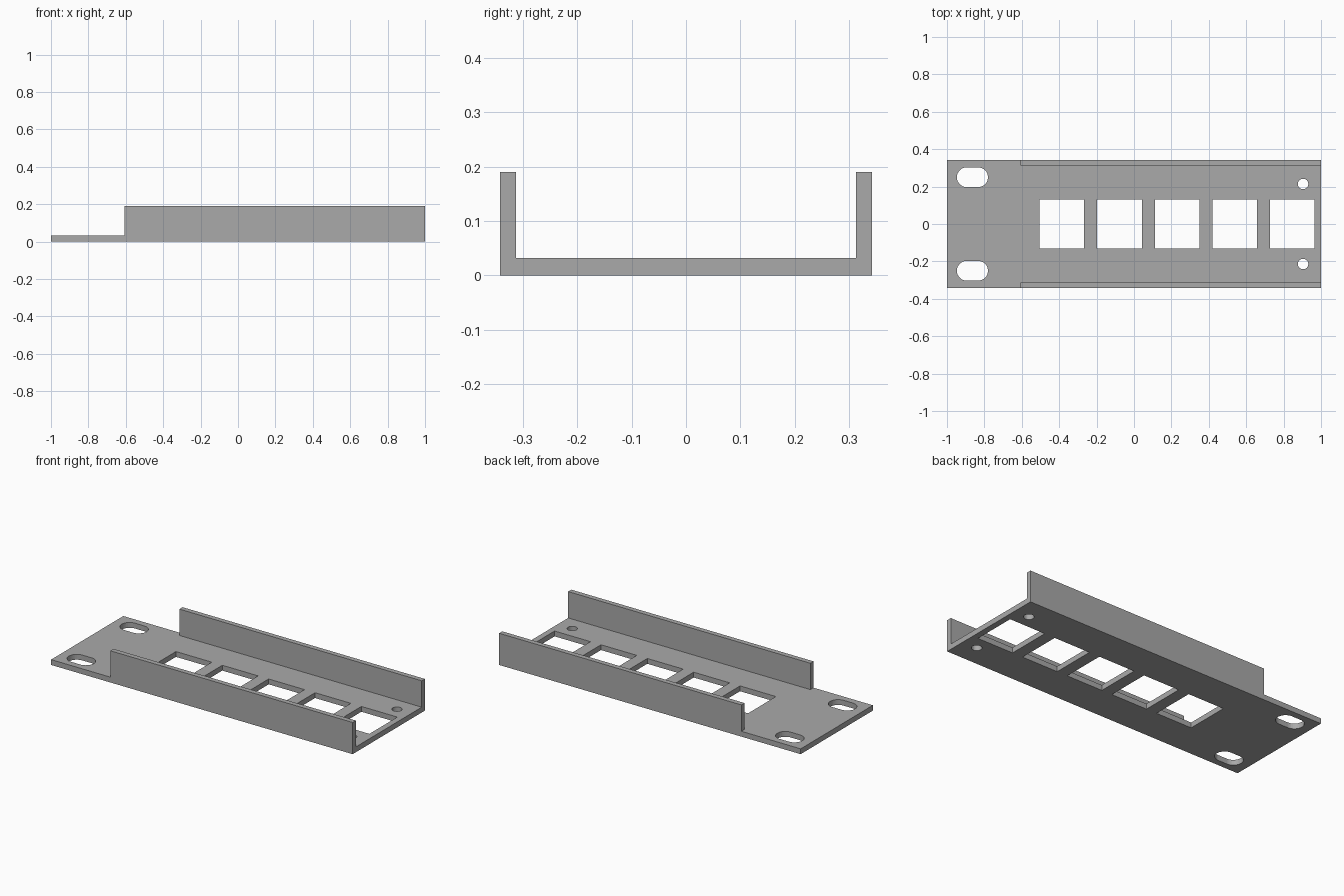
import bpy
import bmesh
from math import cos, sin, pi

cube = bpy.data.objects.get("Cube")
if cube:
    bpy.data.objects.remove(cube, do_unlink=True)

GREY = (0.40, 0.40, 0.40, 1)
grey = bpy.data.materials.new("plain grey")
grey.use_nodes = True
grey.diffuse_color = GREY
grey.node_tree.nodes["Principled BSDF"].inputs["Base Color"].default_value = GREY

HALF_WIDTH = 0.342
PLATE_TOP = 0.032
WALL_TOP = 0.19
WALL = 0.03
WALL_START = -0.607


def prism(name, outline, z0, z1):
    """Solid made by raising a flat outline from z0 to z1."""
    bm = bmesh.new()
    face = bm.faces.new([bm.verts.new((x, y, z0)) for x, y in outline])
    raised = bmesh.ops.extrude_face_region(bm, geom=[face])["geom"]
    verts = [v for v in raised if isinstance(v, bmesh.types.BMVert)]
    bmesh.ops.translate(bm, verts=verts, vec=(0, 0, z1 - z0))
    bmesh.ops.recalc_face_normals(bm, faces=bm.faces)
    mesh = bpy.data.meshes.new(name)
    bm.to_mesh(mesh)
    bm.free()
    mesh.materials.append(grey)
    obj = bpy.data.objects.new(name, mesh)
    bpy.context.collection.objects.link(obj)
    return obj


def rectangle(x0, x1, y0, y1):
    return [(x0, y0), (x1, y0), (x1, y1), (x0, y1)]


def slot(x, y, radius, half_length=0.0, steps=16):
    """Rounded slot outline, or a circle when half_length is zero."""
    points = []
    for side in (1, -1):
        for i in range(steps + (half_length > 0)):
            a = -pi / 2 + pi * i / steps
            points.append((x + side * (half_length + radius * cos(a)),
                           y + side * radius * sin(a)))
    return points


# Base plate
plate = prism("base_plate", rectangle(-1, 1, -HALF_WIDTH, HALF_WIDTH), 0, PLATE_TOP)

# Openings: five windows, two mounting slots, two screw holes
openings = [rectangle(x - 0.119, x + 0.119, -0.132, 0.132)
            for x in (-0.385 + 0.3075 * i for i in range(5))]
for side in (1, -1):
    openings.append(slot(-0.864, side * 0.25, 0.053, 0.03))
    openings.append(slot(0.904, side * 0.214, 0.028))

for outline in openings:
    cutter = prism("opening_cutter", outline, -0.1, 0.1)
    cutter.hide_render = True
    cut = plate.modifiers.new("opening", "BOOLEAN")
    cut.operation = "DIFFERENCE"
    cut.solver = "EXACT"
    cut.object = cutter
    bpy.context.view_layer.objects.active = plate
    bpy.ops.object.modifier_apply(modifier=cut.name)
    bpy.data.objects.remove(cutter, do_unlink=True)

# Side walls standing on the plate edges
for name, side in (("back_wall", 1), ("front_wall", -1)):
    y0, y1 = sorted((side * (HALF_WIDTH - WALL), side * HALF_WIDTH))
    prism(name, rectangle(WALL_START, 1, y0, y1), PLATE_TOP, WALL_TOP)
